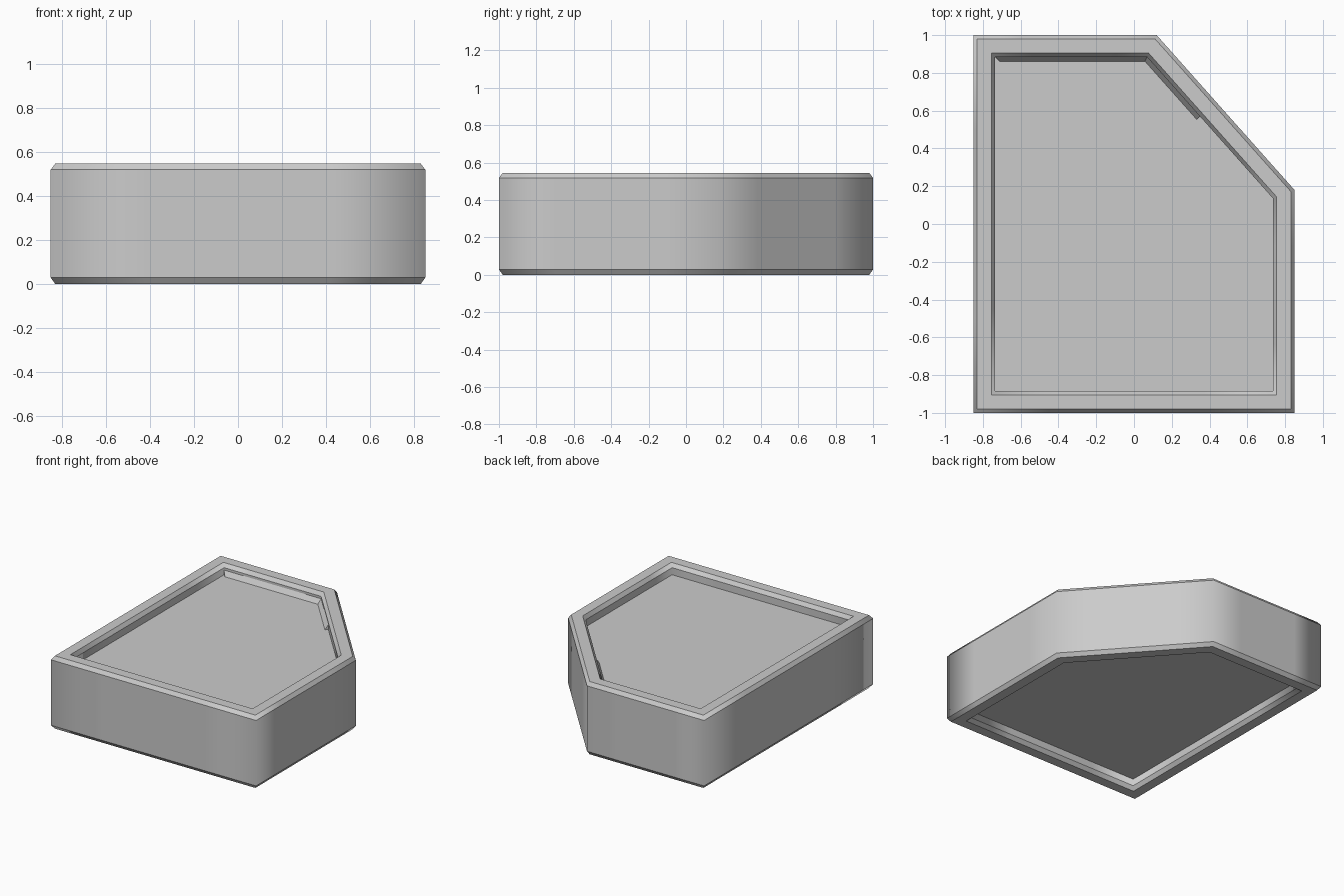
import bpy, bmesh
from mathutils import Vector

if "Cube" in bpy.data.objects:
    bpy.data.objects.remove(bpy.data.objects["Cube"])

OUTLINE = [(-0.85, -1), (0.85, -1), (0.85, 0.18), (0.12, 1), (-0.85, 1)]
SEGMENTS = 4  # divisions per side, for soft shading around the corners


def inset(d):
    """Outline moved inward by d, with mitred corners."""
    pts = [Vector(p) for p in OUTLINE]
    result = []
    for i, p in enumerate(pts):
        a = (p - pts[i - 1]).normalized()
        b = (pts[(i + 1) % len(pts)] - p).normalized()
        na, nb = Vector((-a.y, a.x)), Vector((-b.y, b.x))
        result.append(p + (na + nb) * d / (1 + na.dot(nb)))
    return result


def finish(bm, name):
    bmesh.ops.recalc_face_normals(bm, faces=bm.faces[:])
    mesh = bpy.data.meshes.new(name)
    bm.to_mesh(mesh)
    bm.free()
    obj = bpy.data.objects.new(name, mesh)
    bpy.context.collection.objects.link(obj)
    return obj


def sweep(name, profile, corners_at, closed, segments=1, smooth=False):
    """Sweep a closed (inset, z) profile along a path of corners."""
    bm = bmesh.new()
    rings = []
    for d, z in profile:
        c = corners_at(d)
        ring = []
        for i in range(len(c) if closed else len(c) - 1):
            for s in range(segments):
                p = c[i].lerp(c[(i + 1) % len(c)], s / segments)
                ring.append(bm.verts.new((p.x, p.y, z)))
        if not closed:
            ring.append(bm.verts.new((c[-1].x, c[-1].y, z)))
        rings.append(ring)
    count = len(rings[0])
    for k, ring in enumerate(rings):
        nxt = rings[(k + 1) % len(rings)]
        for i in range(count if closed else count - 1):
            j = (i + 1) % count
            f = bm.faces.new((ring[i], ring[j], nxt[j], nxt[i]))
            f.smooth = smooth
    if smooth:  # keep the bevel lines crisp, soften only around corners
        for ring in rings:
            for i in range(count):
                e = bm.edges.get((ring[i], ring[(i + 1) % count]))
                if e:
                    e.smooth = False
    if not closed:
        bm.faces.new([r[0] for r in rings])
        bm.faces.new([r[-1] for r in rings])
    return finish(bm, name)


# Outer frame with bevelled rims above and below
sweep("frame", [(0, 0.028), (0, 0.518), (0.02, 0.545), (0.095, 0.545),
                (0.115, 0.518), (0.115, 0.028), (0.095, 0), (0.02, 0)],
      inset, True, SEGMENTS, True)

# Recessed panel filling the frame
bm = bmesh.new()
base = bm.faces.new([bm.verts.new((p.x, p.y, 0.08)) for p in inset(0.115)])
top = bmesh.ops.extrude_face_region(bm, geom=[base], use_keep_orig=True)
bmesh.ops.translate(bm, vec=(0, 0, 0.385),
                    verts=[v for v in top["geom"] if isinstance(v, bmesh.types.BMVert)])
finish(bm, "panel")


# Sloped strip along the back wall and part of the angled wall
def strip_path(d):
    c = inset(d)
    return [c[3].lerp(c[2], 0.42), c[3], c[4]]


sweep("back_strip", [(0.112, 0.46), (0.112, 0.5), (0.115, 0.5), (0.142, 0.46)],
      strip_path, False)
